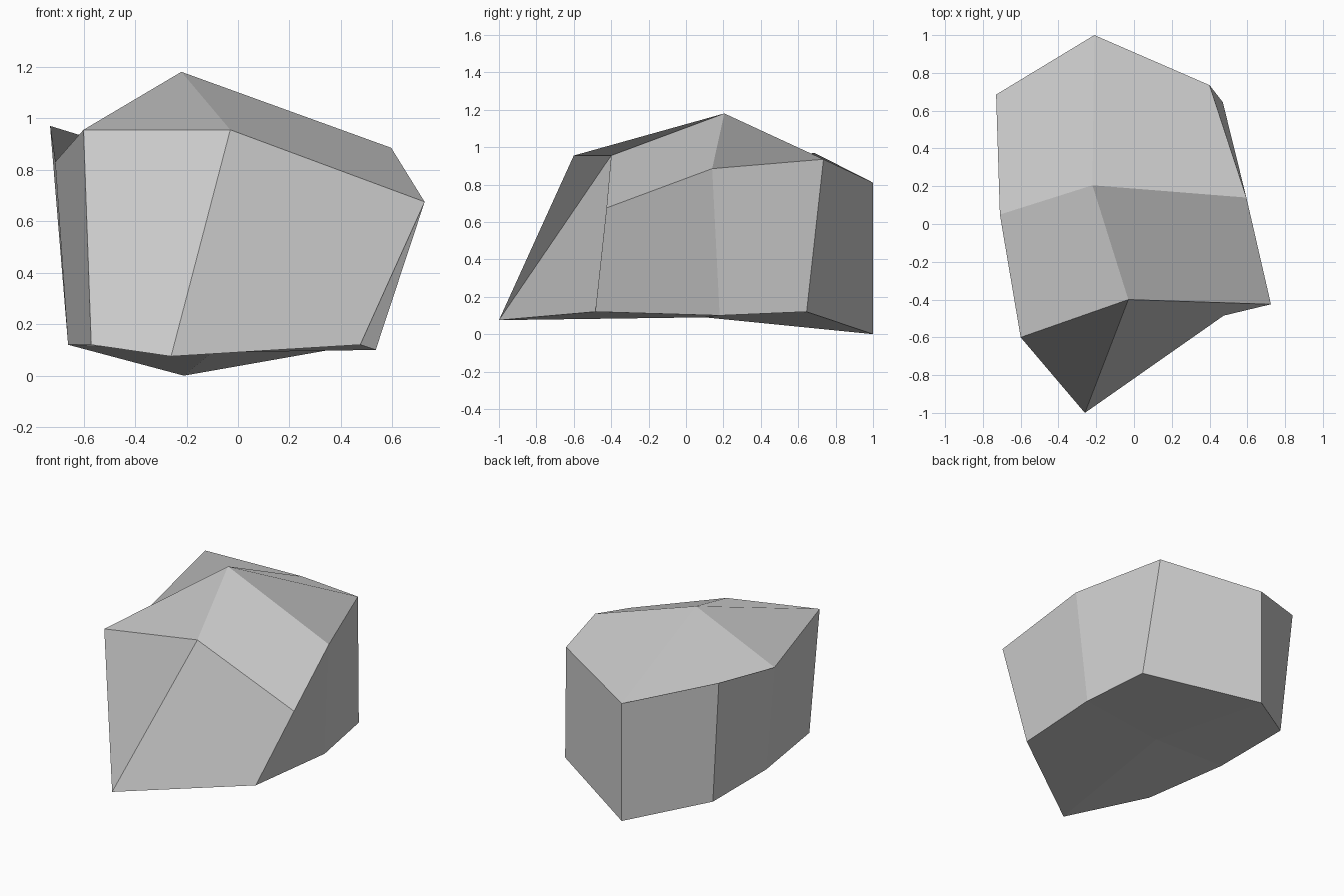
import bpy

cube = bpy.data.objects.get("Cube")
if cube:
    bpy.data.objects.remove(cube, do_unlink=True)

# Upper and lower rims, counterclockwise from the front left corner
UPPER = [(-0.60, -0.60, 0.955), (-0.03, -0.40, 0.955), (0.725, -0.425, 0.675),
         (0.595, 0.14, 0.885), (0.40, 0.735, 0.935), (-0.21, 1.0, 0.81),
         (-0.73, 0.685, 0.97), (-0.71, 0.05, 0.83)]
LOWER = [(-0.57, -0.53, 0.12), (-0.26, -1.0, 0.075), (0.475, -0.485, 0.12),
         (0.535, 0.18, 0.10), (0.47, 0.645, 0.12), (-0.21, 1.0, 0.0),
         (-0.66, 0.65, 0.12), (-0.66, 0.07, 0.12)]
PEAK = (-0.22, 0.205, 1.18)
BASE = (-0.10, 0.10, 0.09)

n = len(UPPER)
verts = UPPER + LOWER + [PEAK, BASE]
peak, base = 2 * n, 2 * n + 1
faces = []

# Side facets join the two rims
for i in range(n):
    j = (i + 1) % n
    faces.append((i, n + i, n + j, j))

# Crown and underside: one facet for each corner
for c in range(0, n, 2):
    before, after = (c - 1) % n, c + 1
    crown = (c, after, peak, before)
    if c == 6:  # hollow back corner folds across the other diagonal
        crown = (after, peak, before, c)
    faces.append(crown)
    faces.append((n + c, n + before, base, n + after))

mesh = bpy.data.meshes.new("rock")
mesh.from_pydata(verts, [], faces)
mesh.update()
rock = bpy.data.objects.new("rock", mesh)
bpy.context.collection.objects.link(rock)

# Plain stone colour
color = (0.6, 0.6, 0.6, 1.0)
stone = bpy.data.materials.new("stone_grey")
stone.use_nodes = True
stone.diffuse_color = color
shader = next(s for s in stone.node_tree.nodes if s.type == 'BSDF_PRINCIPLED')
shader.inputs["Base Color"].default_value = color
shader.inputs["Roughness"].default_value = 0.9
mesh.materials.append(stone)
